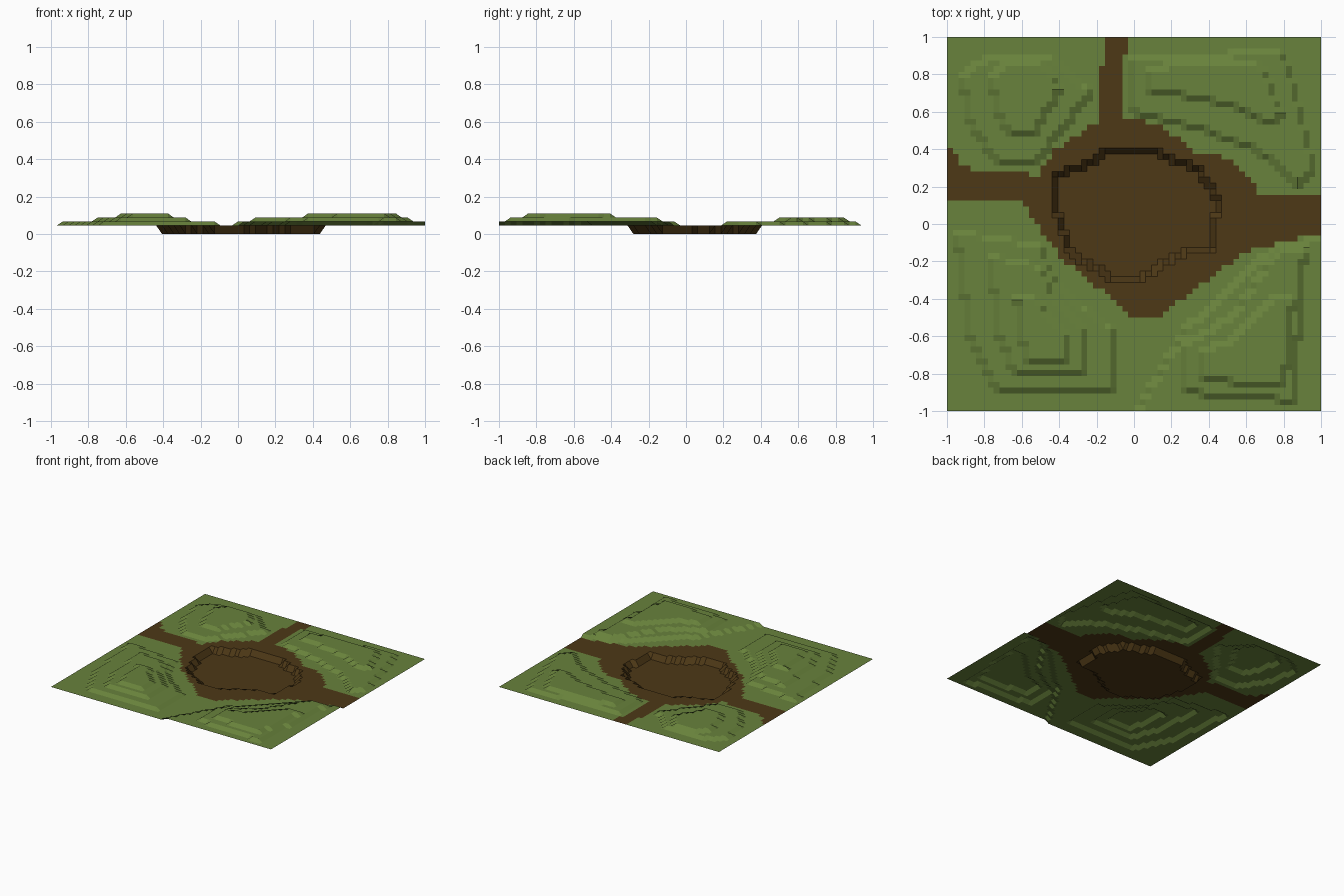
import bpy, bmesh

if "Cube" in bpy.data.objects:
    bpy.data.objects.remove(bpy.data.objects["Cube"])

N = 64                       # cells per side
STEP = 2 / N
BASE, RISE = 0.045, 0.0215   # ground level above the basin floor, terrace height


def inside(x, y, poly):
    hit = False
    for (ax, ay), (bx, by) in zip(poly, poly[1:] + poly[:1]):
        if (ay > y) != (by > y) and x < (bx - ax) * (y - ay) / (by - ay) + ax:
            hit = not hit
    return hit


def fit(poly, x0, x1, y0, y1):
    """Copy of an outline stretched into a smaller box: the next terrace up."""
    xs, ys = [p[0] for p in poly], [p[1] for p in poly]
    sx, sy = (x1 - x0) / (max(xs) - min(xs)), (y1 - y0) / (max(ys) - min(ys))
    return [(x0 + (x - min(xs)) * sx, y0 + (y - min(ys)) * sy) for x, y in poly]


# Sunken basin floor
pit = [(-.42, .26), (-.23, .33), (-.16, .385), (.12, .385), (.34, .29), (.445, .13),
       (.42, -.13), (.3, -.14), (.03, -.285), (-.12, -.285), (-.34, -.16), (-.42, .08)]

# Bare earth with three roads running off the plot
clearing = [(-.12, 1.1), (-.04, 1.1), (-.06, .57), (.14, .53), (.33, .38), (.52, .35),
            (.68, .16), (1.1, .17), (1.1, -.02), (.6, -.15), (.12, -.5), (0, -.5),
            (-.4, -.17), (-.6, .11), (-1.1, .12), (-1.1, .55), (-.9, .3), (-.51, .26),
            (-.42, .4), (-.18, .56), (-.19, .75)]

# Lowest terrace of each hill
north_west = [(-.92, .8), (-.8, .88), (-.42, .88), (-.23, .7), (-.52, .34), (-.74, .34), (-.88, .55)]
north_east = [(-.02, .88), (.8, .92), (.96, .3), (.87, .2), (.66, .4), (.38, .5), (-.02, .6)]
south_west = [(-.95, -.04), (-.5, -.12), (-.4, -.35), (-.1, -.58), (-.1, -.88), (-.74, -.88),
              (-.88, -.6)]
south_east = [(-.04, -1.1), (.27, -.57), (.75, -.13), (1.1, -.06), (1.1, -1.1)]
south_east_mid = [(.27, -.65), (.52, -.5), (.76, -.15), (.91, -.15), (.85, -.945), (.27, -.9)]

terraces = [north_west, fit(north_west, -.76, -.39, .47, .85),
            north_east, fit(north_east, .09, .79, .53, .86),
            south_west, fit(south_west, -.77, -.25, -.79, -.17),
            fit(south_west, -.63, -.37, -.72, -.38),
            south_east, south_east_mid, fit(south_east_mid, .36, .85, -.86, -.4)]


def height(x, y):
    if inside(x, y, pit):
        return 0.0
    return BASE + RISE * sum(inside(x, y, t) for t in terraces)


def build(name, color, wanted):
    bm = bmesh.new()
    cache = {}

    def vert(i, j):
        if (i, j) not in cache:
            x, y = i * STEP - 1, j * STEP - 1
            cache[i, j] = bm.verts.new((x, y, height(x, y)))
        return cache[i, j]

    for i in range(N):
        for j in range(N):
            if inside((i + .5) * STEP - 1, (j + .5) * STEP - 1, clearing) == wanted:
                bm.faces.new([vert(i, j), vert(i + 1, j), vert(i + 1, j + 1), vert(i, j + 1)])
    mesh = bpy.data.meshes.new(name)
    bm.to_mesh(mesh)
    bm.free()
    mat = bpy.data.materials.new(name)
    mat.diffuse_color = color
    mat.use_nodes = True
    mat.node_tree.nodes["Principled BSDF"].inputs["Base Color"].default_value = mat.diffuse_color
    mesh.materials.append(mat)
    bpy.context.collection.objects.link(bpy.data.objects.new(name, mesh))


# Earth basin and roads, then the grassy hills
build("dirt_clearing", (.075, .04, .008, 1), True)
build("grass_hills", (.14, .225, .045, 1), False)
